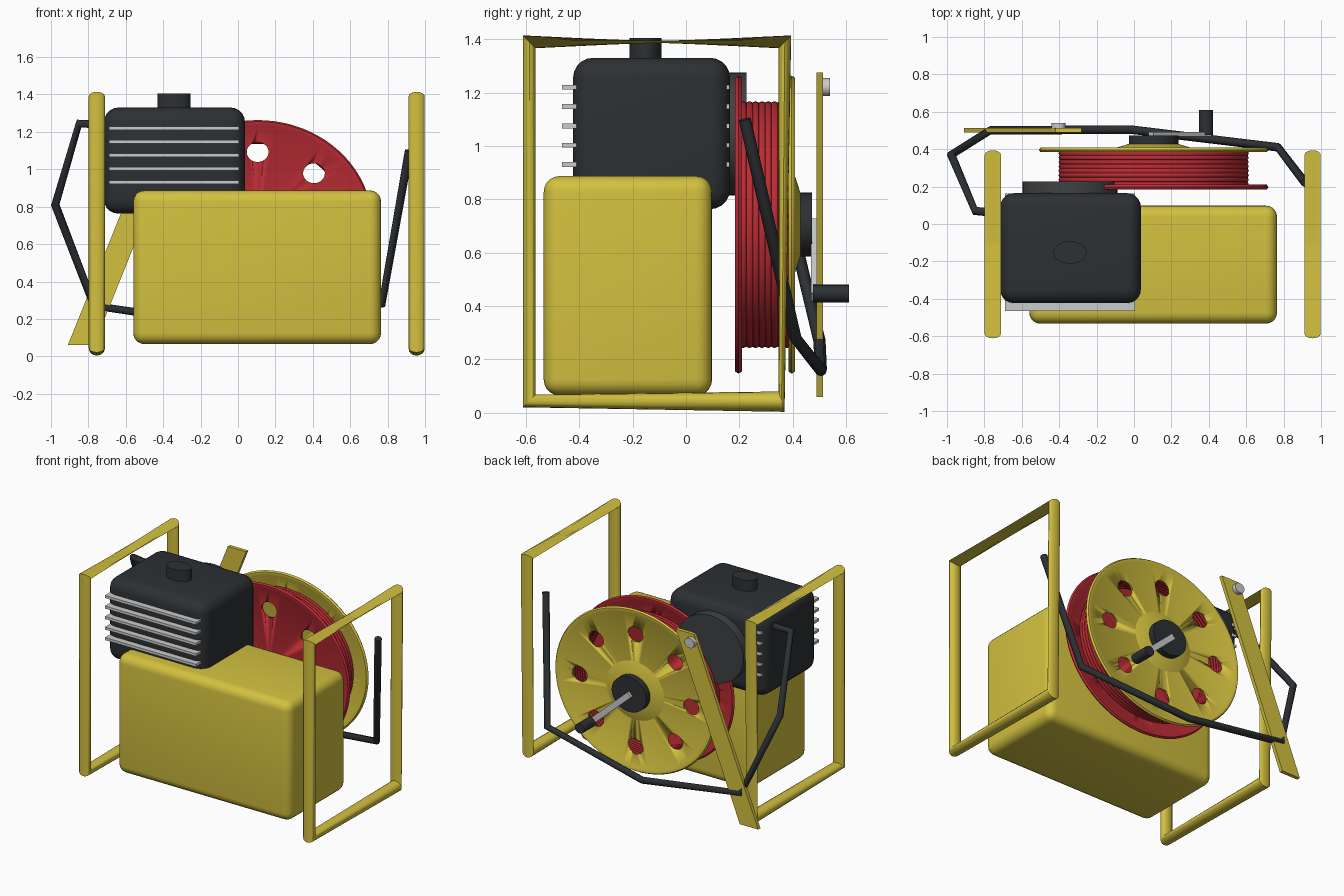
import bpy, bmesh, math
from mathutils import Vector

if "Cube" in bpy.data.objects:
    bpy.data.objects.remove(bpy.data.objects["Cube"])

def material(name, rgb):
    m = bpy.data.materials.new(name)
    m.diffuse_color = (*rgb, 1)
    m.use_nodes = True
    m.node_tree.nodes["Principled BSDF"].inputs["Base Color"].default_value = m.diffuse_color
    return m

YELLOW = material("yellow", (0.65, 0.53, 0.05))
RED = material("red", (0.50, 0.025, 0.035))
BLACK = material("black", (0.026, 0.03, 0.034))
DARK = material("dark_grey", (0.05, 0.053, 0.057))

def finish(name, bm, mat=None, smooth=True):
    bmesh.ops.recalc_face_normals(bm, faces=bm.faces)
    me = bpy.data.meshes.new(name)
    bm.to_mesh(me)
    bm.free()
    ob = bpy.data.objects.new(name, me)
    bpy.context.collection.objects.link(ob)
    if mat:
        me.materials.append(mat)
    if smooth:
        bpy.ops.object.select_all(action='DESELECT')
        ob.select_set(True)
        bpy.context.view_layer.objects.active = ob
        bpy.ops.object.shade_smooth_by_angle(angle=math.radians(35))
    return ob

def box(name, lo, hi, mat=None, bevel=0):
    bm = bmesh.new()
    bmesh.ops.create_cube(bm, size=1)
    for v in bm.verts:
        v.co = [l + (c + 0.5) * (h - l) for c, l, h in zip(v.co, lo, hi)]
    if bevel:
        bmesh.ops.bevel(bm, geom=bm.edges[:], offset=bevel, segments=5,
                        profile=0.5, affect='EDGES')
    return finish(name, bm, mat, bool(bevel))

def lathe(name, cx, cz, profile, mat=None, sx=1.1, n=64):
    """Spin (radius, y) points round the y axis, widened by sx along x."""
    bm = bmesh.new()
    rings = []
    for r, y in profile:
        k = n if r > 0 else 1
        rings.append([bm.verts.new((cx + sx * r * math.cos(2 * math.pi * i / n), y,
                                    cz + r * math.sin(2 * math.pi * i / n))) for i in range(k)])
    for a, b in zip(rings, rings[1:]):
        for i in range(n):
            j = (i + 1) % n
            vs = [a[i % len(a)], a[j % len(a)], b[j % len(b)], b[i % len(b)]]
            bm.faces.new(list(dict.fromkeys(vs)))
    return finish(name, bm, mat)

def cyl(name, cx, cz, r, y0, y1, mat=None, sx=1.1, n=40):
    return lathe(name, cx, cz, [(0, y0), (r, y0), (r, y1), (0, y1)], mat, sx, n)

def plate(name, outline, y0, y1, mat=None):
    """Extrude an (x, z) outline along y."""
    bm = bmesh.new()
    f = bm.faces.new([bm.verts.new((x, y0, z)) for x, z in outline])
    ext = bmesh.ops.extrude_face_region(bm, geom=[f])['geom']
    bmesh.ops.translate(bm, vec=(0, y1 - y0, 0),
                        verts=[g for g in ext if isinstance(g, bmesh.types.BMVert)])
    return finish(name, bm, mat, False)

# End frames: tube loops whose closing top bar is twisted flat in the middle
def end_frame(name, cx, n=16):
    corners = [((-0.587, 1.390), (-0.024, 0.024)), ((-0.587, 0.045), (-0.024, -0.024)),
               ((0.358, 0.042), (0.011, -0.038)), ((0.370, 1.390), (0.024, 0.024))]
    bm = bmesh.new()
    rings = []
    for (y, z), (dy, dz) in corners:
        ring = []
        for i in range(n):
            a = 2 * math.pi * i / n
            s = math.sin(a)
            ring.append(bm.verts.new((cx + 0.043 * math.cos(a), y + dy * s, z + dz * s)))
        rings.append(ring)
    rings.append([rings[0][-i % n] for i in range(n)])
    for a, b in zip(rings, rings[1:]):
        for i in range(n):
            j = (i + 1) % n
            bm.faces.new((a[i], a[j], b[j], b[i]))
    finish(name, bm, YELLOW)

end_frame("left_frame", -0.755)
end_frame("right_frame", 0.955)

# Tank and engine
box("tank", (-0.56, -0.533, 0.065), (0.765, 0.098, 0.887), YELLOW, 0.06)
box("engine_block", (-0.716, -0.423, 0.763), (0.037, 0.165, 1.33), BLACK, 0.075)
for i in range(5):
    z = 0.93 + i * 0.0725
    box(f"cooling_fin_{i + 1}", (-0.69, -0.465, z - 0.009), (0.005, 0.163, z + 0.009))
cyl("engine_cover", -0.342, 1.045, 0.23, 0.15, 0.226, DARK, n=48)
bm = bmesh.new()
bmesh.ops.create_cone(bm, cap_ends=True, segments=32, radius1=1, radius2=1, depth=1)
for v in bm.verts:
    v.co = (-0.342 + 0.088 * v.co.x, -0.152 + 0.06 * v.co.y, 1.355 + 0.1 * v.co.z)
finish("filler_cap", bm, BLACK)

# Reel flanges with eight holes each
RX, RZ = 0.105, 0.705

def flange(name, y0, y1, mat):
    m = (y0 + y1) / 2
    rim = [(0.52, y0 + 0.006), (0.53, y0), (0.55, y0), (0.558, m),
           (0.55, y1), (0.53, y1), (0.52, y1 - 0.006)]
    ob = lathe(name, RX, RZ, [(0, y0 + 0.006)] + rim + [(0, y1 - 0.006)], mat, n=80)
    cutters = bpy.data.collections.new(name + "_cutters")
    bpy.context.scene.collection.children.link(cutters)
    for i in range(8):
        a = math.pi / 4 * i
        c = cyl(f"{name}_hole_{i + 1}", RX + 1.1 * 0.387 * math.cos(a),
                RZ + 0.387 * math.sin(a), 0.053, y0 - 0.05, y1 + 0.05, None, n=24)
        bpy.context.collection.objects.unlink(c)
        cutters.objects.link(c)
        c.hide_render = True
        c.hide_viewport = True
    mod = ob.modifiers.new("holes", 'BOOLEAN')
    mod.operand_type = 'COLLECTION'
    mod.collection = cutters
    mod.solver = 'EXACT'

flange("front_flange", 0.184, 0.21, RED)
flange("back_flange", 0.384, 0.408, YELLOW)

# Wound hose: a stack of rings
for i in range(8):
    y = 0.214 + i * 0.0235
    loop = [(0.447 + 0.0155 * math.cos(math.pi / 4 * k), y + 0.0155 * math.sin(math.pi / 4 * k))
            for k in range(9)]
    ob = lathe(f"hose_coil_{i + 1}", RX, RZ, loop, RED)
    bm = bmesh.new()
    bm.from_mesh(ob.data)
    bmesh.ops.remove_doubles(bm, verts=bm.verts, dist=1e-5)
    bm.to_mesh(ob.data)
    bm.free()

# Hub, crank and handle
lathe("hub_cone", RX, RZ, [(0, 0.395), (0.2, 0.395), (0.2, 0.402), (0.115, 0.43), (0, 0.43)], YELLOW)
cyl("hub", RX, RZ, 0.12, 0.42, 0.472, BLACK)
a, b = Vector((0.105, 0.70)), Vector((0.385, 0.447))
d = (b - a).normalized() * 0.02
s = Vector((-d.y, d.x))
plate("crank_arm", [a - d + s, b + d + s, b + d - s, a - d - s], 0.468, 0.491)
cyl("crank_handle", 0.385, 0.447, 0.033, 0.475, 0.61, BLACK, n=24)

# Slanted brace with its bolt
plate("brace", [(-0.91, 0.06), (-0.77, 0.06), (-0.28, 1.275), (-0.42, 1.275)], 0.488, 0.513, YELLOW)
cyl("brace_bolt", -0.403, 1.22, 0.034, 0.50, 0.54, n=24)

# Hose pipe round the back
pts = [(-0.69, 0.055, 1.235), (-0.85, 0.07, 1.245), (-0.977, 0.37, 0.81), (-0.77, 0.50, 0.27),
       (-0.02, 0.505, 0.16), (0.77, 0.41, 0.28), (0.915, 0.22, 1.10)]
cu = bpy.data.curves.new("pipe", 'CURVE')
cu.dimensions = '3D'
cu.bevel_depth = 0.023
cu.bevel_resolution = 2
cu.use_fill_caps = True
sp = cu.splines.new('POLY')
sp.points.add(len(pts) - 1)
for p, co in zip(sp.points, pts):
    p.co = (*co, 1)
cu.materials.append(BLACK)
bpy.context.collection.objects.link(bpy.data.objects.new("pipe", cu))
